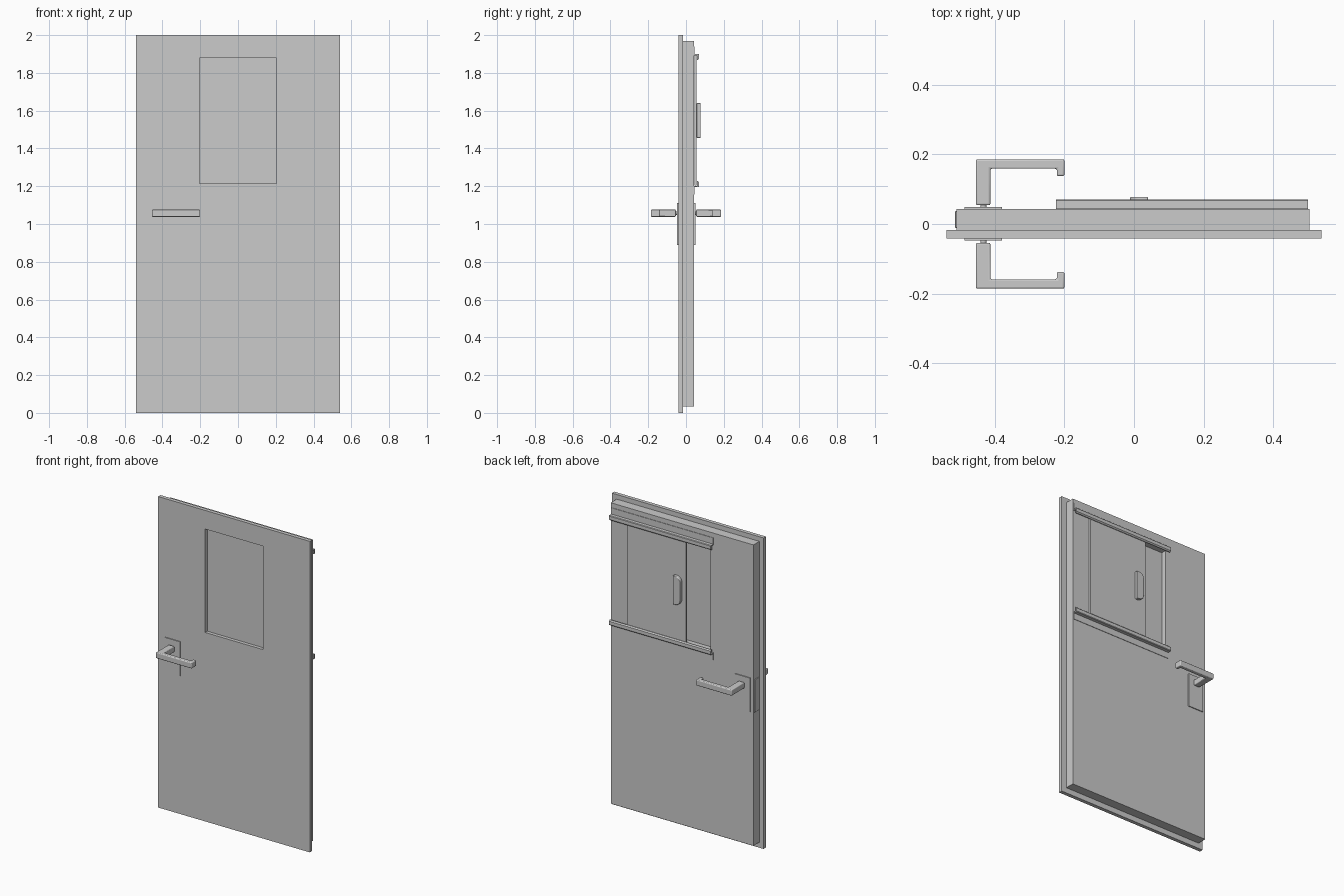
import bpy, bmesh, math

if "Cube" in bpy.data.objects:
    bpy.data.objects.remove(bpy.data.objects["Cube"])


def finish(name, bm, bevel=0.0, segments=3):
    bmesh.ops.recalc_face_normals(bm, faces=bm.faces)
    mesh = bpy.data.meshes.new(name)
    bm.to_mesh(mesh)
    bm.free()
    obj = bpy.data.objects.new(name, mesh)
    bpy.context.collection.objects.link(obj)
    if bevel:
        mod = obj.modifiers.new("bevel", 'BEVEL')
        mod.width = bevel
        mod.segments = segments
        mod.limit_method = 'ANGLE'
        bpy.ops.object.select_all(action='DESELECT')
        obj.select_set(True)
        bpy.context.view_layer.objects.active = obj
        bpy.ops.object.shade_smooth_by_angle(angle=math.radians(35))
    return obj


def prism(name, profile, axis, lo, hi, bevel=0.0):
    """Extrude a 2D profile along an axis; the profile uses the other two axes in order."""
    bm = bmesh.new()

    def ring(d):
        verts = []
        for a, b in profile:
            co = [a, b]
            co.insert(axis, d)
            verts.append(bm.verts.new(co))
        return verts
    r0, r1 = ring(lo), ring(hi)
    bm.faces.new(r0)
    bm.faces.new(r1)
    n = len(profile)
    for i in range(n):
        j = (i + 1) % n
        bm.faces.new((r0[i], r0[j], r1[j], r1[i]))
    return finish(name, bm, bevel)


def rect(a0, a1, b0, b1):
    return [(a0, b0), (a1, b0), (a1, b1), (a0, b1)]


def box(name, x0, x1, y0, y1, z0, z1, bevel=0.0):
    return prism(name, rect(x0, x1, z0, z1), 1, y0, y1, bevel)


def leaf(name, outer, hole, y0, y1):
    """Slab in the xz plane with a rectangular opening."""
    bm = bmesh.new()
    loops = [[bm.verts.new((x, y, z)) for x, z in p] for p in (outer, hole) for y in (y0, y1)]
    o0, o1, h0, h1 = loops
    for i in range(4):
        j = (i + 1) % 4
        for a, b in ((o0, o1), (o1, h1), (h1, h0), (h0, o0)):
            bm.faces.new((a[i], a[j], b[j], b[i]))
    return finish(name, bm)


# Door leaf: wide front skin and narrower rebated core, both with the window opening
window = rect(-0.205, 0.205, 1.215, 1.88)
leaf("front_skin", rect(-0.54, 0.54, 0, 2), window, -0.041, -0.017)
leaf("door_core", rect(-0.51, 0.505, 0.035, 1.97), window, -0.017, 0.043)
box("window_pane", -0.205, 0.205, -0.019, 0.010, 1.215, 1.88)

# Hooked rails above and below the window, mirrored about its middle
hook = [(0.043, 1.94), (0.046, 1.94), (0.046, 1.90), (0.067, 1.90), (0.070, 1.896),
        (0.070, 1.875), (0.063, 1.868), (0.059, 1.868), (0.059, 1.893), (0.043, 1.893)]
prism("upper_rail", hook, 0, -0.225, 0.50)
prism("lower_rail", [(y, 3.095 - z) for y, z in hook], 0, -0.225, 0.50)

# Sliding shutter, partly open, with a D-shaped pull
box("sliding_shutter", -0.04, 0.382, 0.0455, 0.056, 1.203, 1.892)
pull = [(0.04, 1.455), (0.04, 1.64)]
for zc, a0 in ((1.605, 90), (1.49, 180)):
    for k in range(7):
        t = math.radians(a0 + k * 15)
        pull.append((0.023 + 0.035 * math.cos(t), zc + 0.035 * math.sin(t)))
prism("shutter_pull", pull, 1, 0.056, 0.078, 0.004)

# Lever handles, spindles and backplates on both faces
lever = [(-0.455, 0.054), (-0.413, 0.054), (-0.413, 0.159), (-0.222, 0.159),
         (-0.222, 0.138), (-0.20, 0.138), (-0.20, 0.186), (-0.455, 0.186)]
for side, s, face in (("front", -1, 0.041), ("back", 1, 0.043)):
    prism(side + "_lever", [(x, s * y) for x, y in lever], 2, 1.038, 1.076, 0.005)
    spindle = [(-0.433 + 0.009 * math.cos(k * math.pi / 12),
                1.057 + 0.009 * math.sin(k * math.pi / 12)) for k in range(24)]
    rod = prism(side + "_spindle", spindle, 1, s * face, s * 0.058)
    for p in rod.data.polygons:
        p.use_smooth = len(p.vertices) == 4
    box(side + "_backplate", -0.488, -0.38, min(s * face, s * (face + 0.006)),
        max(s * face, s * (face + 0.006)), 0.89, 1.11)

# Latch plate on the lock edge
box("latch_plate", -0.515, -0.508, -0.011, 0.037, 0.89, 1.10, 0.002)
